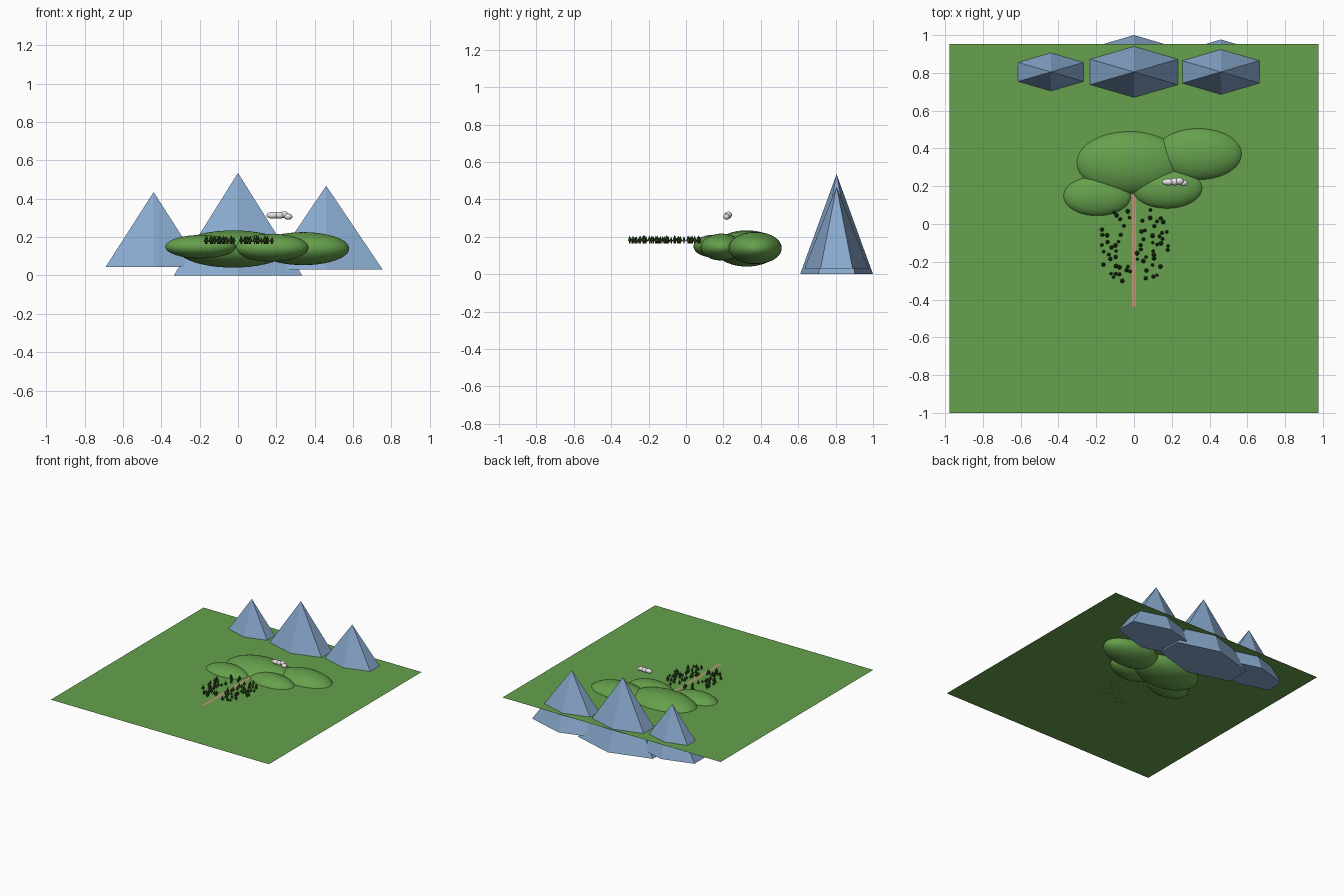
import bpy, bmesh, math, random
from mathutils import Matrix, Vector

if "Cube" in bpy.data.objects:
    bpy.data.objects.remove(bpy.data.objects["Cube"])

random.seed(4)
GROUND = 0.165


def material(name, rgb):
    m = bpy.data.materials.new(name)
    m.diffuse_color = (*rgb, 1)
    m.use_nodes = True
    m.node_tree.nodes["Principled BSDF"].inputs["Base Color"].default_value = m.diffuse_color
    return m


GRASS = material("grass green", (0.133, 0.355, 0.073))
ROCK = material("blue rock", (0.25, 0.40, 0.62))
DIRT = material("path tan", (0.55, 0.30, 0.17))
WHITE = material("cloud white", (0.85, 0.80, 0.83))
LEAF = material("dark leaf green", (0.03, 0.085, 0.015))
BARK = material("bark brown", (0.07, 0.035, 0.015))


def finish(bm, name, mats, smooth=False):
    me = bpy.data.meshes.new(name)
    for f in bm.faces:
        f.smooth = smooth
    bm.to_mesh(me)
    bm.free()
    for m in mats:
        me.materials.append(m)
    ob = bpy.data.objects.new(name, me)
    bpy.context.collection.objects.link(ob)
    return ob


def placed(loc, scale=(1, 1, 1), turn=0):
    return (Matrix.Translation(loc) @ Matrix.Diagonal((*scale, 1))
            @ Matrix.Rotation(turn, 4, 'Z'))


def sheet(name, x0, x1, y0, y1, z, mat):
    bm = bmesh.new()
    bm.faces.new([bm.verts.new(p) for p in
                  ((x0, y0, z), (x1, y0, z), (x1, y1, z), (x0, y1, z))])
    finish(bm, name, [mat])


def ellipsoid(name, loc, radii, mat, seg=32):
    bm = bmesh.new()
    bmesh.ops.create_uvsphere(bm, u_segments=seg, v_segments=seg // 2,
                              radius=1, matrix=placed(loc, radii))
    finish(bm, name, [mat], True)


# Ground and path
sheet("ground", -0.977, 0.977, -1.0, 0.953, GROUND, GRASS)
sheet("path", -0.01, 0.01, -0.44, 0.16, GROUND + 0.002, DIRT)

# Six-sided mountains, wider than deep, sunk through the ground
for name, x, half, base, top in (("left_mountain", -0.44, 0.25, 0.045, 0.435),
                                 ("middle_mountain", 0.0, 0.335, 0.0, 0.535),
                                 ("right_mountain", 0.46, 0.295, 0.03, 0.468)):
    bm = bmesh.new()
    rx = half / math.cos(math.radians(30))
    peak = bm.verts.new((x, 0.805, top))
    ring = []
    for i in range(6):
        a = math.radians(30 + 60 * i)
        ring.append(bm.verts.new((x + rx * math.cos(a),
                                  0.805 + 0.504 * rx * math.sin(a), base)))
    for i in range(6):
        bm.faces.new((ring[i], ring[(i + 1) % 6], peak))
    bm.faces.new(ring[::-1])
    finish(bm, name, [ROCK])

# Hills
for i, (loc, radii) in enumerate((
        ((-0.025, 0.325, 0.138), (0.29, 0.172, 0.097)),
        ((0.34, 0.37, 0.140), (0.24, 0.142, 0.086)),
        ((-0.195, 0.148, 0.150), (0.184, 0.108, 0.061)),
        ((0.175, 0.19, 0.145), (0.193, 0.112, 0.072)))):
    ellipsoid(f"hill_{i + 1}", loc, radii, GRASS, 40)

# Cloud puffs
for i, (loc, radii) in enumerate((
        ((0.182, 0.222, 0.314), (0.034, 0.018, 0.018)),
        ((0.215, 0.224, 0.314), (0.028, 0.020, 0.018)),
        ((0.240, 0.227, 0.317), (0.024, 0.019, 0.018)),
        ((0.262, 0.217, 0.307), (0.022, 0.017, 0.016)))):
    ellipsoid(f"cloud_puff_{i + 1}", loc, radii, WHITE, 16)

# Grove of little conical trees scattered either side of the path
spots = []
while len(spots) < 66:
    p = Vector((random.uniform(-0.185, 0.185), random.uniform(-0.305, 0.09)))
    inside = (p.x / 0.19) ** 2 + ((p.y + 0.11) / 0.21) ** 2 < 1
    if inside and abs(p.x) > 0.015 and all((p - q).length > 0.018 for q in spots):
        spots.append(p)
bm = bmesh.new()
for p in spots:
    s = random.uniform(0.8, 1.2)
    for r1, r2, h, z, slot in ((0.003, 0.003, 0.012, 0.005, 1),
                               (0.0105, 0.0, 0.028, 0.024, 0)):
        made = bmesh.ops.create_cone(
            bm, cap_ends=True, segments=7, radius1=r1 * s, radius2=r2 * s,
            depth=h * s, matrix=placed((p.x, p.y, GROUND + z * s)))
        for f in {f for v in made["verts"] for f in v.link_faces}:
            f.material_index = slot
finish(bm, "tree_grove", [LEAF, BARK])
